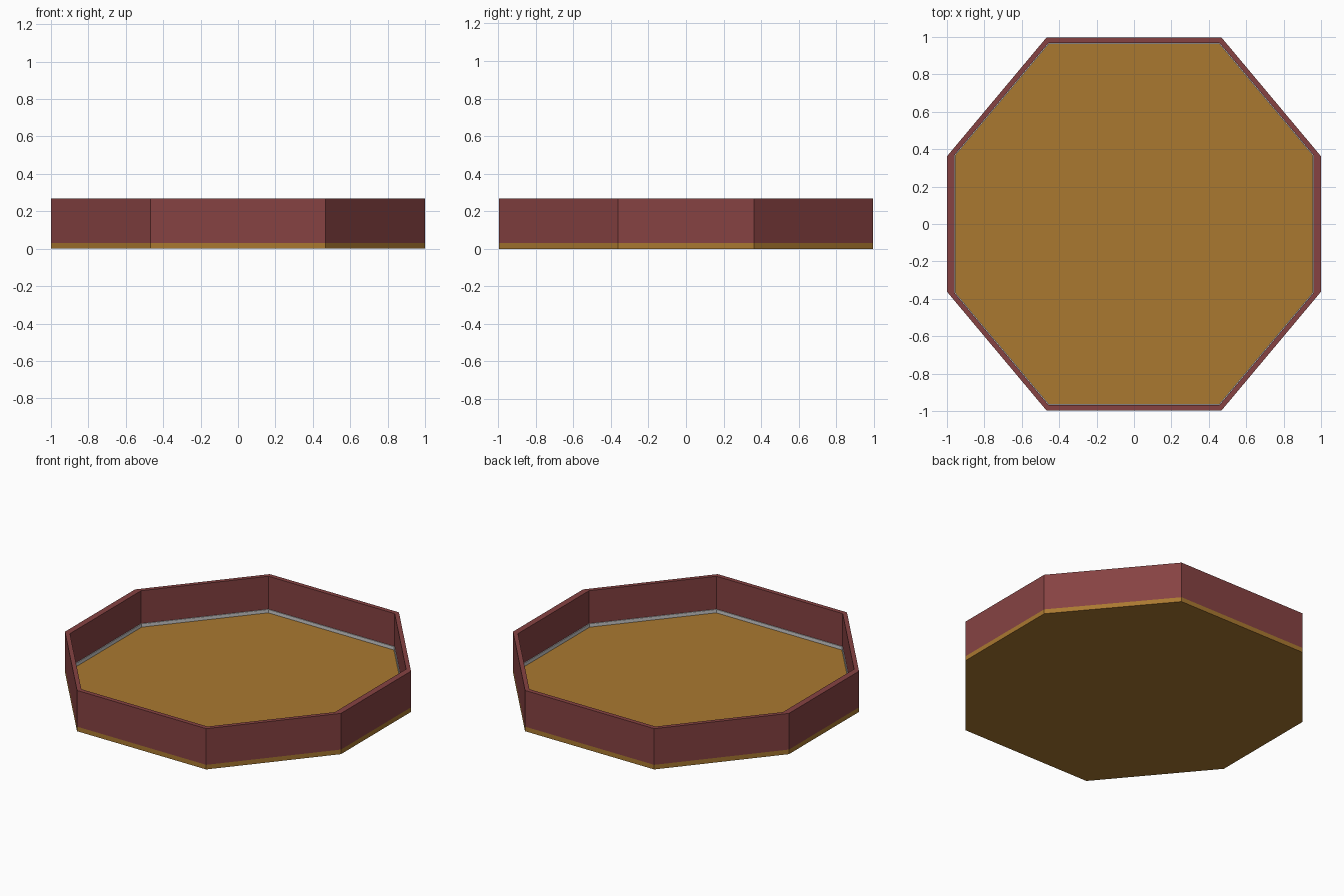
import bpy, bmesh

if "Cube" in bpy.data.objects:
    bpy.data.objects.remove(bpy.data.objects["Cube"])

OUTER = (0.468, 0.997, 1.0, 0.362)    # end half-width, end y, side x, side half-length
INNER = (0.457, 0.968, 0.96, 0.368)
TRIM = (0.455, 0.963, 0.955, 0.367)


def octagon(a, b, c, d):
    return [(a, -b), (c, -d), (c, d), (a, b), (-a, b), (-c, d), (-c, -d), (-a, -b)]


def material(name, color):
    m = bpy.data.materials.new(name)
    m.diffuse_color = color
    m.use_nodes = True
    m.node_tree.nodes["Principled BSDF"].inputs["Base Color"].default_value = m.diffuse_color
    return m


def add_object(name, bm, mat=None):
    bmesh.ops.recalc_face_normals(bm, faces=bm.faces)
    me = bpy.data.meshes.new(name)
    bm.to_mesh(me)
    bm.free()
    if mat:
        me.materials.append(mat)
    ob = bpy.data.objects.new(name, me)
    bpy.context.collection.objects.link(ob)
    return ob


def slab(name, outline, z0, z1, mat):
    bm = bmesh.new()
    lo, hi = [[bm.verts.new((x, y, z)) for x, y in outline] for z in (z0, z1)]
    bm.faces.new(lo)
    bm.faces.new(hi)
    for i in range(8):
        j = (i + 1) % 8
        bm.faces.new((lo[i], lo[j], hi[j], hi[i]))
    return add_object(name, bm, mat)


def ring(name, outer, inner, z0, z1, mat=None):
    bm = bmesh.new()
    loops = [[bm.verts.new((x, y, z)) for x, y in o]
             for o, z in ((outer, z0), (outer, z1), (inner, z1), (inner, z0))]
    for k in range(4):
        p, q = loops[k], loops[(k + 1) % 4]
        for i in range(8):
            j = (i + 1) % 8
            bm.faces.new((p[i], p[j], q[j], q[i]))
    return add_object(name, bm, mat)


red = material("red_wood", (0.24, 0.055, 0.055, 1))
tan = material("tan_floor", (0.40, 0.19, 0.03, 1))

# Floor panel, surrounding wall and thin grey trim at the foot of the wall
slab("floor_panel", octagon(*OUTER), 0.0, 0.03, tan)
ring("rim_wall", octagon(*OUTER), octagon(*INNER), 0.03, 0.267, red)
ring("inner_trim", octagon(*INNER), octagon(*TRIM), 0.03, 0.052)
